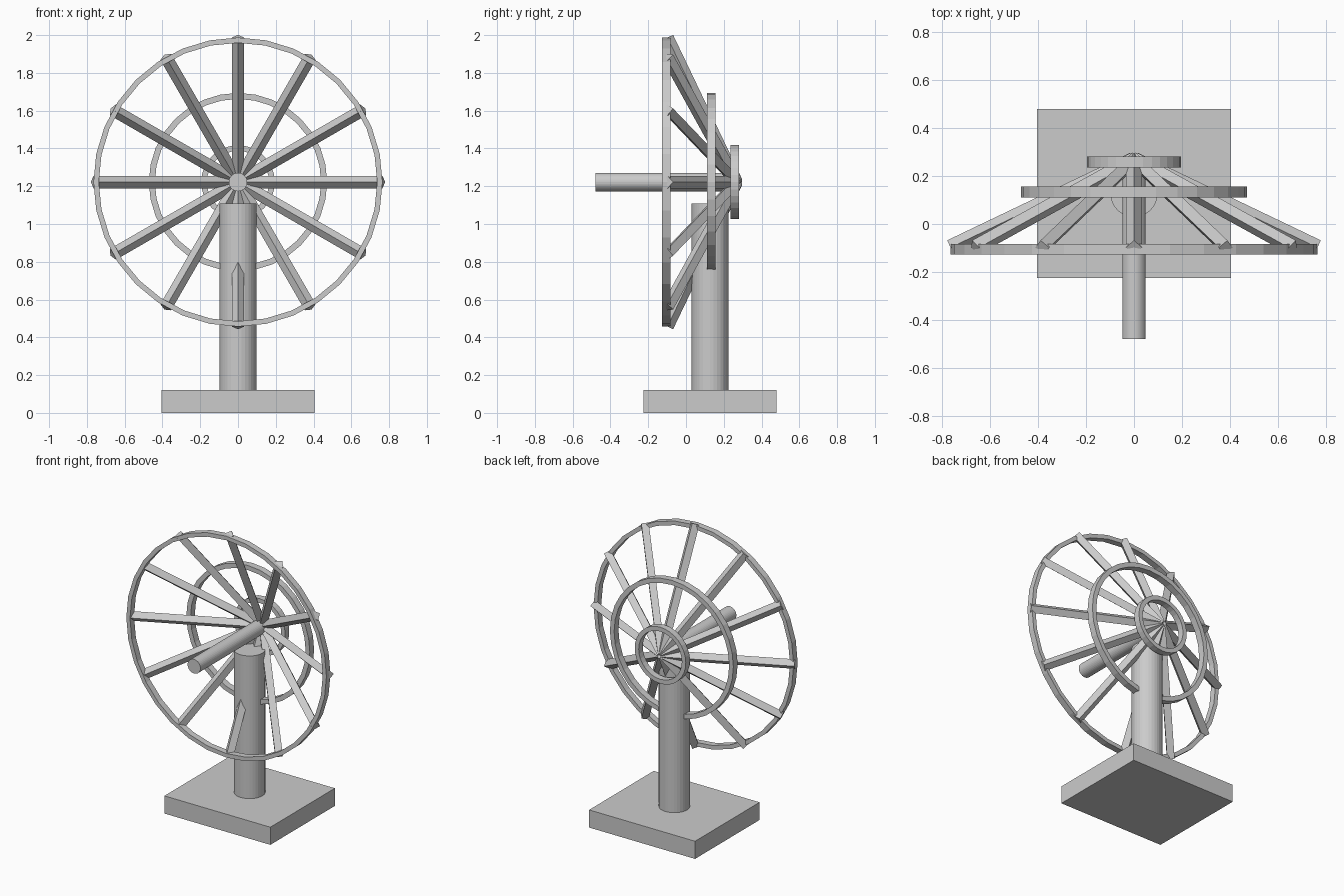
import bpy, bmesh, math
from mathutils import Vector, Matrix

cube = bpy.data.objects.get("Cube")
if cube:
    bpy.data.objects.remove(cube, do_unlink=True)

grey = bpy.data.materials.new("light_grey")
grey.use_nodes = True
colour = (0.6, 0.6, 0.6, 1)
grey.diffuse_color = colour
grey.node_tree.nodes["Principled BSDF"].inputs["Base Color"].default_value = colour

AXIS_Z = 1.222   # height of the dish axis


def finish(bm, name):
    bmesh.ops.recalc_face_normals(bm, faces=bm.faces)
    mesh = bpy.data.meshes.new(name)
    bm.to_mesh(mesh)
    bm.free()
    mesh.materials.append(grey)
    obj = bpy.data.objects.new(name, mesh)
    bpy.context.collection.objects.link(obj)
    return obj


def box(name, size, centre):
    bm = bmesh.new()
    place = Matrix.Translation(centre) @ Matrix.Diagonal((*size, 1))
    bmesh.ops.create_cube(bm, size=1, matrix=place)
    return finish(bm, name)


def rod(name, start, end, radius, sides):
    """Prism between two points, with a corner facing the dish axis plane."""
    start, end = Vector(start), Vector(end)
    along = (end - start).normalized()
    side = along.cross(Vector((0, 1, 0)))
    if side.length < 0.01:
        side = Vector((1, 0, 0))
    side.normalize()
    turn = Matrix((side, along.cross(side), along)).transposed().to_4x4()
    bm = bmesh.new()
    bmesh.ops.create_cone(bm, cap_ends=True, segments=sides, radius1=radius,
                          radius2=radius, depth=(end - start).length,
                          matrix=Matrix.Translation((start + end) / 2) @ turn)
    # Put a corner, rather than a flat, on the side direction
    return finish(bm, name)


def hoop(name, outer, inner, front, back, sides=32):
    """Flat-sided ring around the dish axis, spun from a rectangle."""
    bm = bmesh.new()
    corners = [(outer, front), (outer, back), (inner, back), (inner, front)]
    loops = []
    for i in range(sides):
        a = math.tau * i / sides
        loops.append([bm.verts.new((r * math.cos(a), y, AXIS_Z + r * math.sin(a)))
                      for r, y in corners])
    for i in range(sides):
        here, after = loops[i], loops[(i + 1) % sides]
        for k in range(4):
            n = (k + 1) % 4
            bm.faces.new((here[k], here[n], after[n], after[k]))
    return finish(bm, name)


# Stand
box("base", (0.81, 0.705, 0.122), (0, 0.127, 0.061))
rod("pillar", (0, 0.127, 0.1), (0, 0.127, 1.108), 0.098, 32)

# Central feed tube
rod("feed_tube", (0, -0.48, AXIS_Z), (0, 0.25, AXIS_Z), 0.049, 32)

# Twelve diamond-section ribs forming a shallow cone
for i in range(12):
    a = math.tau * i / 12
    tip = (0.765 * math.cos(a), -0.098, AXIS_Z + 0.765 * math.sin(a))
    rod(f"rib_{i + 1}", (0, 0.268, AXIS_Z), tip, 0.033, 4)

# Hoops from the rim to the back
hoop("rim_hoop", 0.765, 0.737, -0.127, -0.083)
hoop("middle_hoop", 0.472, 0.44, 0.11, 0.157)
hoop("back_hoop", 0.195, 0.165, 0.236, 0.281)
